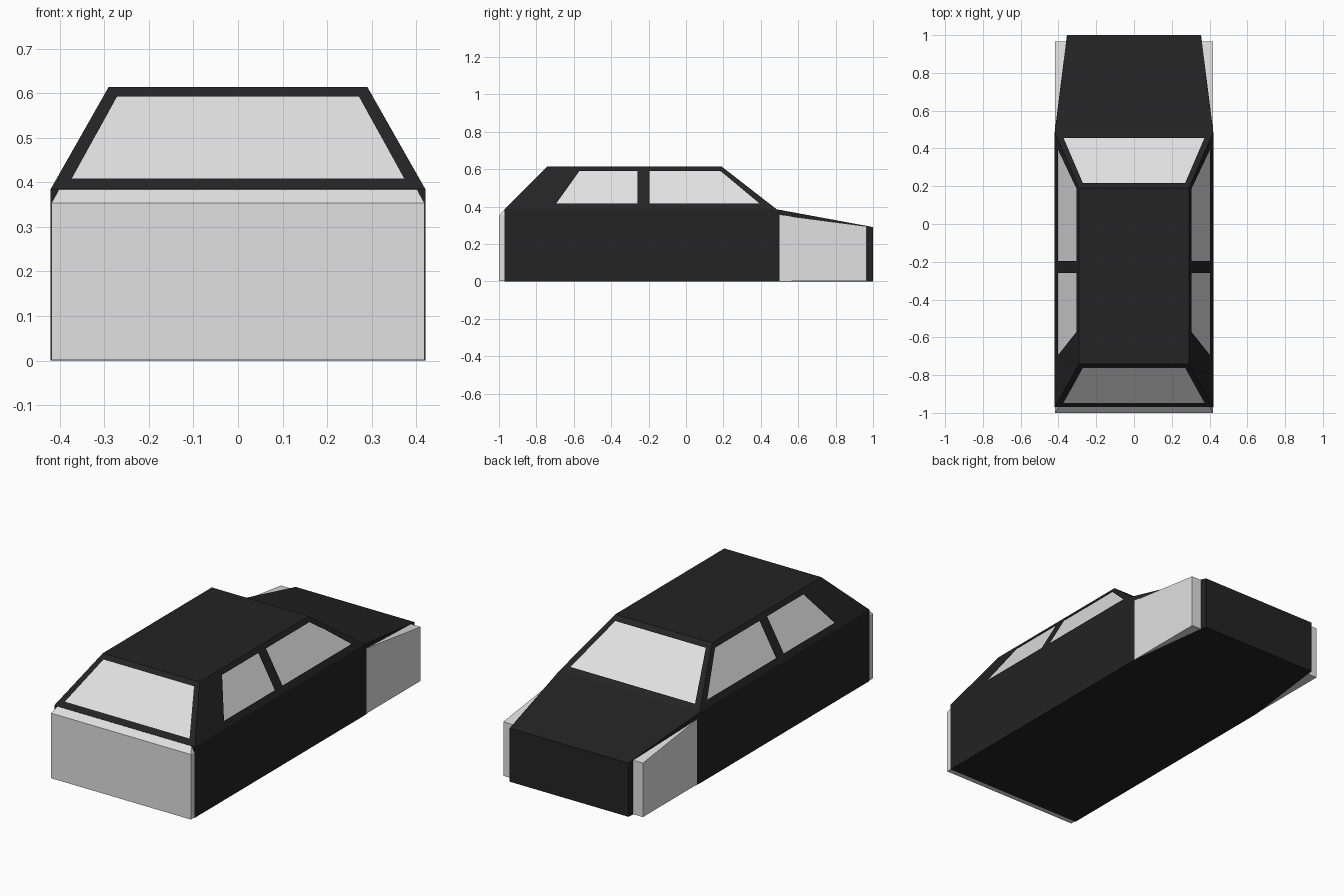
import bpy, bmesh
from mathutils import Vector

if "Cube" in bpy.data.objects:
    bpy.data.objects.remove(bpy.data.objects["Cube"])


def material(name, v):
    m = bpy.data.materials.new(name)
    m.diffuse_color = (v, v, v, 1)
    m.use_nodes = True
    m.node_tree.nodes["Principled BSDF"].inputs["Base Color"].default_value = m.diffuse_color
    return m


DARK = material("dark paint", 0.017)
LIGHT = material("light grey", 0.75)


def finish(bm, name, mat):
    bmesh.ops.remove_doubles(bm, verts=bm.verts[:], dist=0.0005)
    bmesh.ops.recalc_face_normals(bm, faces=bm.faces[:])
    me = bpy.data.meshes.new(name)
    bm.to_mesh(me)
    bm.free()
    me.materials.append(mat)
    ob = bpy.data.objects.new(name, me)
    bpy.context.collection.objects.link(ob)
    return ob


def face(bm, pts):
    return bm.faces.new([bm.verts.new(p) for p in pts])


def frame(bm, outer, hole):
    # four quads around a window opening
    for i in range(4):
        j = (i + 1) % 4
        face(bm, [outer[i], outer[j], hole[j], hole[i]])


def loft(bm, low, high):
    # side walls between two matching loops
    n = len(low)
    for i in range(n):
        j = (i + 1) % n
        face(bm, [low[i], low[j], high[j], high[i]])


def outline(stations):
    # symmetric loop from (half width, y, z) stations
    return ([Vector((x, y, z)) for x, y, z in stations] +
            [Vector((-x, y, z)) for x, y, z in reversed(stations)])


def cabin(x0, x1, ya, yb, yc, yd, z0, z1):
    return (outline([(x0, ya, z0), (x0, yd, z0)]),
            outline([(x1, yb, z1), (x1, yc, z1)]))


# Dark lower body: straight sides, tapering nose
bm = bmesh.new()
low = outline([(.42, -.97, 0), (.42, .485, 0), (.355, 1, 0)])
high = outline([(.42, -.97, .385), (.42, .485, .385), (.355, 1, .29)])
loft(bm, low, high)
face(bm, low)
face(bm, [high[1], high[2], high[3], high[4]])
finish(bm, "outer_body", DARK)

# Dark cabin shell with window openings
X0, X1, Z0, Z1 = .42, .29, .385, .614


def on_side(y, z, s):
    return Vector((s * (X0 + (X1 - X0) * (z - Z0) / (Z1 - Z0)), y, z))


bm = bmesh.new()
base, top = cabin(X0, X1, -.97, -.742, .19, .485, Z0, Z1)
face(bm, top)
for s in (1, -1):
    side = lambda pts: [on_side(y, z, s) for y, z in pts]
    frame(bm, side([(-.97, Z0), (-.228, Z0), (-.228, Z1), (-.742, Z1)]),
          side([(-.695, .415), (-.26, .415), (-.26, .59), (-.57, .59)]))
    frame(bm, side([(-.228, Z0), (.485, Z0), (.19, Z1), (-.228, Z1)]),
          side([(-.195, .415), (.395, .415), (.185, .59), (-.195, .59)]))


def end_panel(y0, y1):
    def p(x, z):
        return Vector((x, y0 + (y1 - y0) * (z - Z0) / (Z1 - Z0), z))
    frame(bm, [p(-X0, Z0), p(X0, Z0), p(X1, Z1), p(-X1, Z1)],
          [p(-.373, .408), p(.373, .408), p(.271, .593), p(-.271, .593)])


end_panel(-.97, -.742)
end_panel(.485, .19)
finish(bm, "cabin_shell", DARK)

# Light inner body: seen at the tail, the nose corners and through windows
bm = bmesh.new()
low = outline([(.418, -1, .002), (.418, .485, .002), (.418, .965, .002)])
high = outline([(.418, -1, .354), (.418, .485, .357), (.418, .965, .294)])
loft(bm, low, high)
face(bm, low)
face(bm, [high[1], high[2], high[3], high[4]])
base, top = cabin(.418, .278, -1, -.740, .156, .485, .355, .611)
belt = [high[0], high[1], high[4], high[5]]
loft(bm, belt, top)
face(bm, top)
finish(bm, "inner_body", LIGHT)
